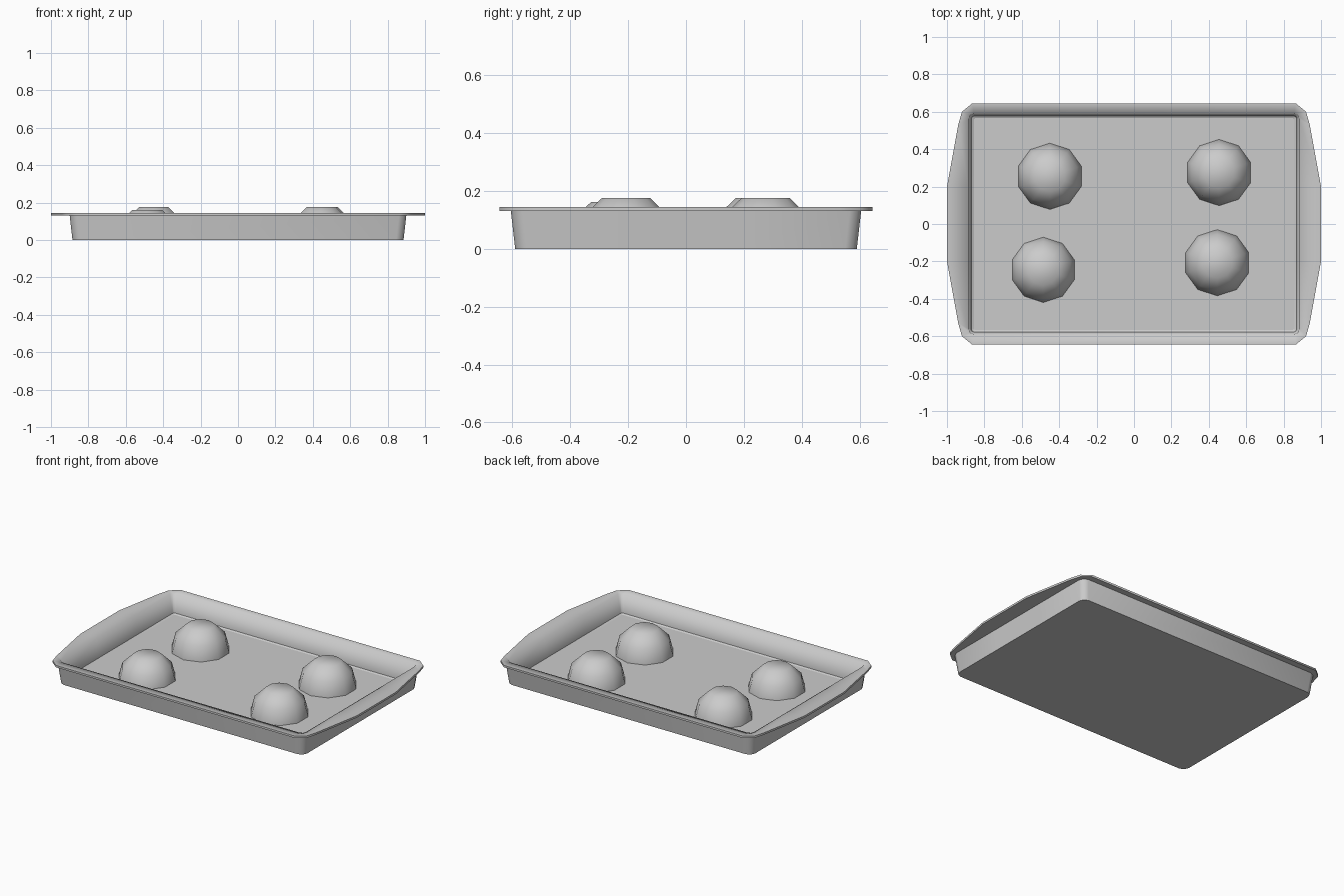
import bpy, bmesh, math

if "Cube" in bpy.data.objects:
    bpy.data.objects.remove(bpy.data.objects["Cube"], do_unlink=True)

# Single metal grey
grey = bpy.data.materials.new("light_grey")
grey.use_nodes = True
colour = (0.6, 0.6, 0.6, 1)
grey.diffuse_color = colour
grey.node_tree.nodes["Principled BSDF"].inputs["Base Color"].default_value = colour


def full_loop(quarter):
    """Mirror a quarter outline into a closed counter-clockwise loop."""
    q = list(quarter)
    r = q[::-1]
    return (q + [(-x, y) for x, y in r]
            + [(-x, -y) for x, y in q] + [(x, -y) for x, y in r])


def box_loop(x, y, r):
    """Rectangle with chamfered round corners."""
    return full_loop([(x, 0.2), (x, y - r), (x - 0.3 * r, y - 0.3 * r), (x - r, y)])


def loft(name, loops):
    """Skin a stack of (outline, z, sharp) loops and cap both ends."""
    bm = bmesh.new()
    rings = [[bm.verts.new((x, y, z)) for x, y in pts] for pts, z, _ in loops]
    n = len(rings[0])
    for a, b in zip(rings, rings[1:]):
        for i in range(n):
            j = (i + 1) % n
            bm.faces.new((a[i], a[j], b[j], b[i]))
    bm.faces.new(rings[0][::-1])
    bm.faces.new(rings[-1])
    for f in bm.faces:
        f.smooth = True
    for ring, (_, _, sharp) in zip(rings, loops):
        for i in range(n):
            bm.edges.get((ring[i], ring[(i + 1) % n])).smooth = not sharp
    bmesh.ops.recalc_face_normals(bm, faces=bm.faces)
    mesh = bpy.data.meshes.new(name)
    bm.to_mesh(mesh)
    bm.free()
    mesh.materials.append(grey)
    obj = bpy.data.objects.new(name, mesh)
    bpy.context.collection.objects.link(obj)
    return obj


# Baking tray: outer wall, flared rim with end handles, inner wall, floor
rim = full_loop([(1, 0.2), (0.94, 0.53), (0.92, 0.6), (0.865, 0.645)])
loft("baking_tray", [
    (box_loop(0.885, 0.59, 0.04), 0, True),
    (box_loop(0.9, 0.605, 0.04), 0.131, True),
    (rim, 0.131, True),
    (rim, 0.144, True),
    (box_loop(0.885, 0.59, 0.03), 0.144, False),
    (box_loop(0.868, 0.577, 0.012), 0.021, True),
    (box_loop(0.856, 0.566, 0.008), 0.015, True),
])


# Dough balls: ten-sided domes with flattened tops
def dough_ball(name, x, y, drop):
    radius, loops = 0.177, []
    for polar in (90, 60, 28):
        p = math.radians(polar)
        ring = [(x + radius * math.sin(p) * math.cos(math.radians(18 + 36 * k)),
                 y + radius * math.sin(p) * math.sin(math.radians(18 + 36 * k)))
                for k in range(10)]
        loops.append((ring, 0.019 - drop + radius * math.cos(p), False))
    # Seat the base inside the tray floor
    loops.insert(0, (loops[0][0], 0.003, True))
    loft(name, loops)


dough_ball("dough_ball_back_right", -0.45, 0.255, 0)
dough_ball("dough_ball_back_left", 0.455, 0.275, 0)
dough_ball("dough_ball_front_right", -0.485, -0.245, 0.014)
dough_ball("dough_ball_front_left", 0.445, -0.207, 0)
